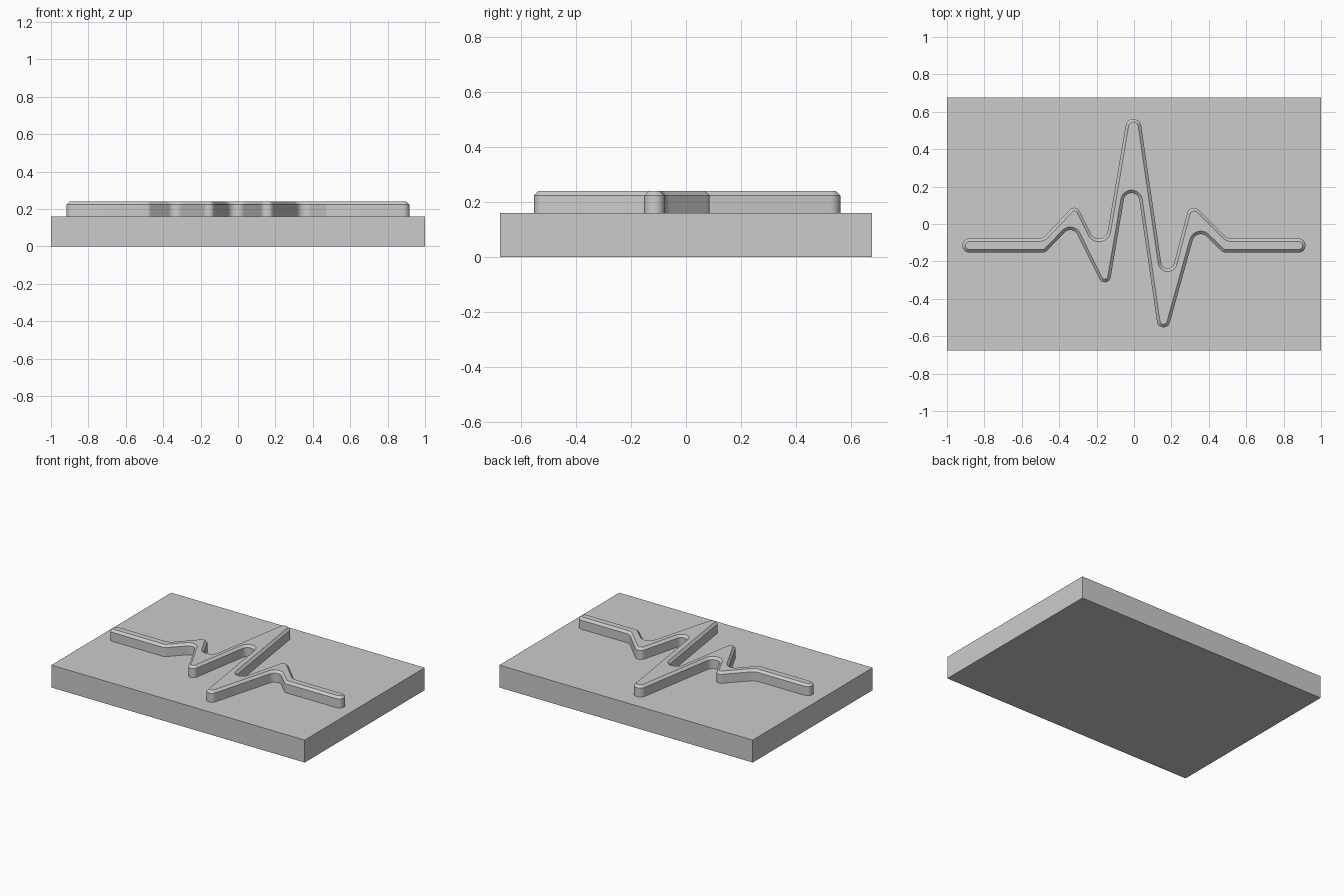
import bpy, bmesh, math
from mathutils import Vector

cube = bpy.data.objects.get("Cube")
if cube:
    bpy.data.objects.remove(cube, do_unlink=True)

grey = bpy.data.materials.new("light grey")
grey.use_nodes = True
colour = (0.6, 0.6, 0.6, 1)
grey.diffuse_color = colour
grey.node_tree.nodes["Principled BSDF"].inputs["Base Color"].default_value = colour

BASE_TOP = 0.16


def make_object(name, bm):
    bmesh.ops.recalc_face_normals(bm, faces=bm.faces)
    mesh = bpy.data.meshes.new(name)
    bm.to_mesh(mesh)
    bm.free()
    mesh.materials.append(grey)
    obj = bpy.data.objects.new(name, mesh)
    bpy.context.collection.objects.link(obj)
    return obj


def fillet(corners):
    """Round every corner (x, y, radius) of a closed outline with an arc."""
    points = []
    for i, (x, y, r) in enumerate(corners):
        p = Vector((x, y))
        a = (Vector(corners[i - 1][:2]) - p).normalized()
        b = (Vector(corners[(i + 1) % len(corners)][:2]) - p).normalized()
        half = a.angle(b) / 2
        centre = p + (a + b).normalized() * r / math.sin(half)
        start = p + a * r / math.tan(half) - centre
        end = p + b * r / math.tan(half) - centre
        sweep = math.atan2(start.cross(end), start.dot(end))
        steps = max(3, round(abs(sweep) / 0.2))
        for k in range(steps + 1):
            t = sweep * k / steps
            c, s = math.cos(t), math.sin(t)
            points.append(centre + Vector((start.x * c - start.y * s,
                                           start.x * s + start.y * c)))
    return points


def inset(points, d):
    """Shift a clockwise outline inwards by d."""
    result = []
    for i, p in enumerate(points):
        u = (p - points[i - 1]).normalized()
        v = (points[(i + 1) % len(points)] - p).normalized()
        n1, n2 = Vector((u.y, -u.x)), Vector((v.y, -v.x))
        result.append(p + (n1 + n2) * d / (1 + n1.dot(n2)))
    return result


# Flat base plate
bm = bmesh.new()
bmesh.ops.create_cube(bm, size=1)
for v in bm.verts:
    v.co = (v.co.x * 2, v.co.y * 1.352, (v.co.z + 0.5) * BASE_TOP)
make_object("base_plate", bm)

# Raised pulse line: upper edge from left to right, then lower edge back
upper_edge = [
    (-0.917, -0.078, 0.035), (-0.487, -0.078, 0.06), (-0.311, 0.109, 0.03),
    (-0.165, -0.184, 0.048), (0.0, 0.789, 0.042), (0.17, -0.378, 0.035),
    (0.301, 0.121, 0.037), (0.5, -0.078, 0.06), (0.917, -0.078, 0.035),
]
lower_edge = [
    (0.917, -0.152, 0.035), (0.476, -0.152, 0.03), (0.334, -0.014, 0.045),
    (0.147, -0.687, 0.035), (-0.01, 0.394, 0.042), (-0.141, -0.382, 0.032),
    (-0.33, -0.002, 0.042), (-0.474, -0.152, 0.03), (-0.917, -0.152, 0.035),
]
outline = fillet(upper_edge + lower_edge)

# Straight wall, chamfer and flat top
bm = bmesh.new()
rings = []
for z, d in ((BASE_TOP - 0.01, 0), (0.224, 0), (0.24, 0.016)):
    rings.append([bm.verts.new((p.x, p.y, z)) for p in inset(outline, d)])
for low, high in zip(rings, rings[1:]):
    for i in range(len(low)):
        bm.faces.new((low[i - 1], low[i], high[i], high[i - 1]))
bm.faces.new(rings[0])
bm.faces.new(rings[-1])
pulse = make_object("pulse_line", bm)

bpy.ops.object.select_all(action='DESELECT')
pulse.select_set(True)
bpy.context.view_layer.objects.active = pulse
bpy.ops.object.shade_smooth_by_angle(angle=math.radians(30))
